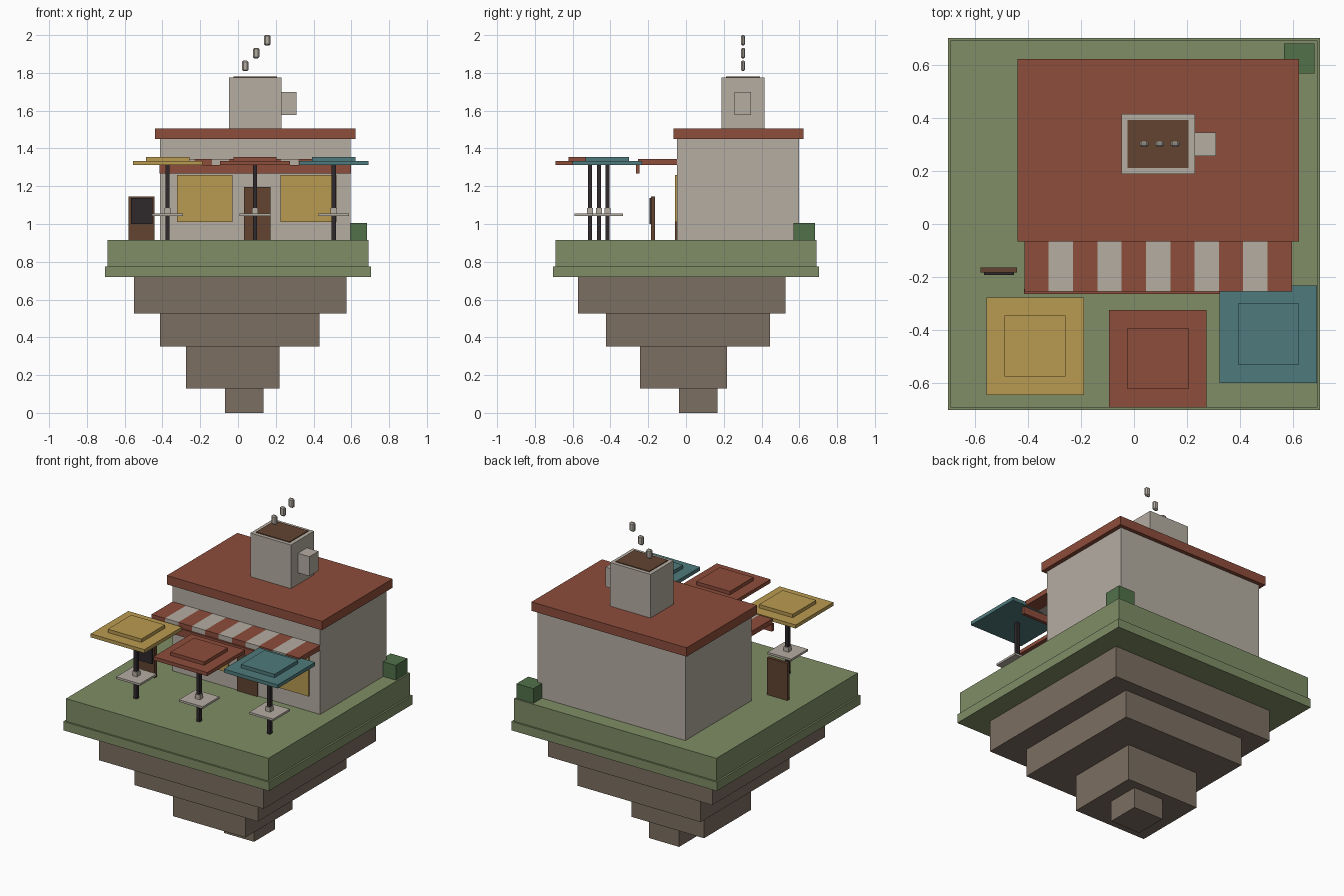
import bpy
import bmesh
from mathutils import Vector

if "Cube" in bpy.data.objects:
    bpy.data.objects.remove(bpy.data.objects["Cube"])


def lin(c):
    c /= 255
    return c / 12.92 if c <= 0.04045 else ((c + 0.055) / 1.055) ** 2.4


def mat(name, r, g, b):
    m = bpy.data.materials.new(name)
    m.diffuse_color = (lin(r), lin(g), lin(b), 1)
    m.use_nodes = True
    m.node_tree.nodes["Principled BSDF"].inputs["Base Color"].default_value = m.diffuse_color
    return m


GRASS = mat("grass green", 127, 141, 102)
ROCK = mat("rock brown", 124, 110, 97)
CREAM = mat("cream", 181, 173, 162)
RED = mat("brick red", 141, 77, 59)
YELLOW = mat("mustard yellow", 185, 154, 81)
TEAL = mat("teal", 79, 122, 124)
BROWN = mat("coffee brown", 98, 68, 49)
DARK = mat("charcoal", 47, 41, 43)
BUSH = mat("bush green", 81, 113, 74)


def box(name, x, y, z, material, bevel=0):
    """Box from (min, max) ranges on each axis."""
    bm = bmesh.new()
    bmesh.ops.create_cube(bm, size=1)
    for v in bm.verts:
        v.co = Vector([(r[0] + r[1]) / 2 + c * (r[1] - r[0]) for r, c in zip((x, y, z), v.co)])
    if bevel:
        bmesh.ops.bevel(bm, geom=bm.edges[:], offset=bevel, segments=1, affect='EDGES')
    me = bpy.data.meshes.new(name)
    bm.to_mesh(me)
    bm.free()
    me.materials.append(material)
    ob = bpy.data.objects.new(name, me)
    bpy.context.collection.objects.link(ob)
    return ob


def around(c, size):
    return (c - size / 2, c + size / 2)


G = 0.915  # ground level

# Floating island
box("island_rim", (-.703, .703), (-.703, .703), (.72, .775), GRASS)
box("island_lawn", (-.692, .692), (-.692, .692), (.775, G), GRASS)
box("rock_tier_1", (-.55, .575), (-.571, .528), (.525, .72), ROCK)
box("rock_tier_2", (-.412, .432), (-.423, .446), (.352, .525), ROCK)
box("rock_tier_3", (-.275, .221), (-.243, .217), (.128, .352), ROCK)
box("rock_tier_4", (-.069, .136), (-.037, .166), (0, .128), ROCK)

# Cafe building
box("walls", (-.414, .596), (-.048, .598), (G, 1.45), CREAM)
box("roof", (-.44, .622), (-.067, .622), (1.45, 1.505), RED)
for i, x in enumerate((-.176, .374)):
    box(f"window_{i + 1}", around(x, .296), (-.057, -.048), (1.01, 1.26), YELLOW)
box("door", around(.102, .14), (-.057, -.048), (G, 1.195), BROWN)

# Striped awning with front valance
w = 1.01 / 11
for i in range(11):
    x0 = -.414 + i * w
    box(f"awning_stripe_{i + 1}", (x0, x0 + w), (-.254, -.048), (1.312, 1.343),
        CREAM if i % 2 else RED)
box("awning_valance", (-.416, .598), (-.265, -.245), (1.267, 1.312), RED)

# Giant cup on the roof, with handle, coffee and steam
box("cup", (-.048, .23), (.189, .415), (1.505, 1.775), CREAM)
box("coffee", (-.024, .206), (.211, .393), (1.773, 1.78), BROWN)
box("cup_handle", (.23, .309), (.257, .345), (1.577, 1.698), CREAM)
for i in range(3):
    box(f"steam_{i + 1}", around(.038 + .0585 * i, .034), around(.302, .022),
        around(1.837 + .068 * i, .056), CREAM, .007)

# Parasol tables
for name, x, y, m in (("yellow", -.373, -.461, YELLOW), ("red", .09, -.508, RED),
                      ("teal", .507, -.416, TEAL)):
    box(name + "_parasol_pole", around(x, .022), around(y, .022), (G, 1.312), DARK)
    box(name + "_parasol_canopy", around(x, .368), around(y, .368), (1.312, 1.334), m)
    box(name + "_parasol_cap", around(x, .23), around(y, .23), (1.334, 1.355), m)
    box(name + "_table_top", around(x, .163), around(y, .163), (1.043, 1.056), CREAM)
    box(name + "_table_cup", around(x, .032), around(y, .032), (1.056, 1.084), CREAM)

# Menu board and bush
box("menu_board", (-.579, -.441), (-.184, -.164), (G, 1.145), BROWN)
box("menu_board_panel", (-.567, -.453), (-.192, -.184), (1.0, 1.138), DARK)
box("bush", (.567, .682), (.568, .682), (G, 1.006), BUSH)
